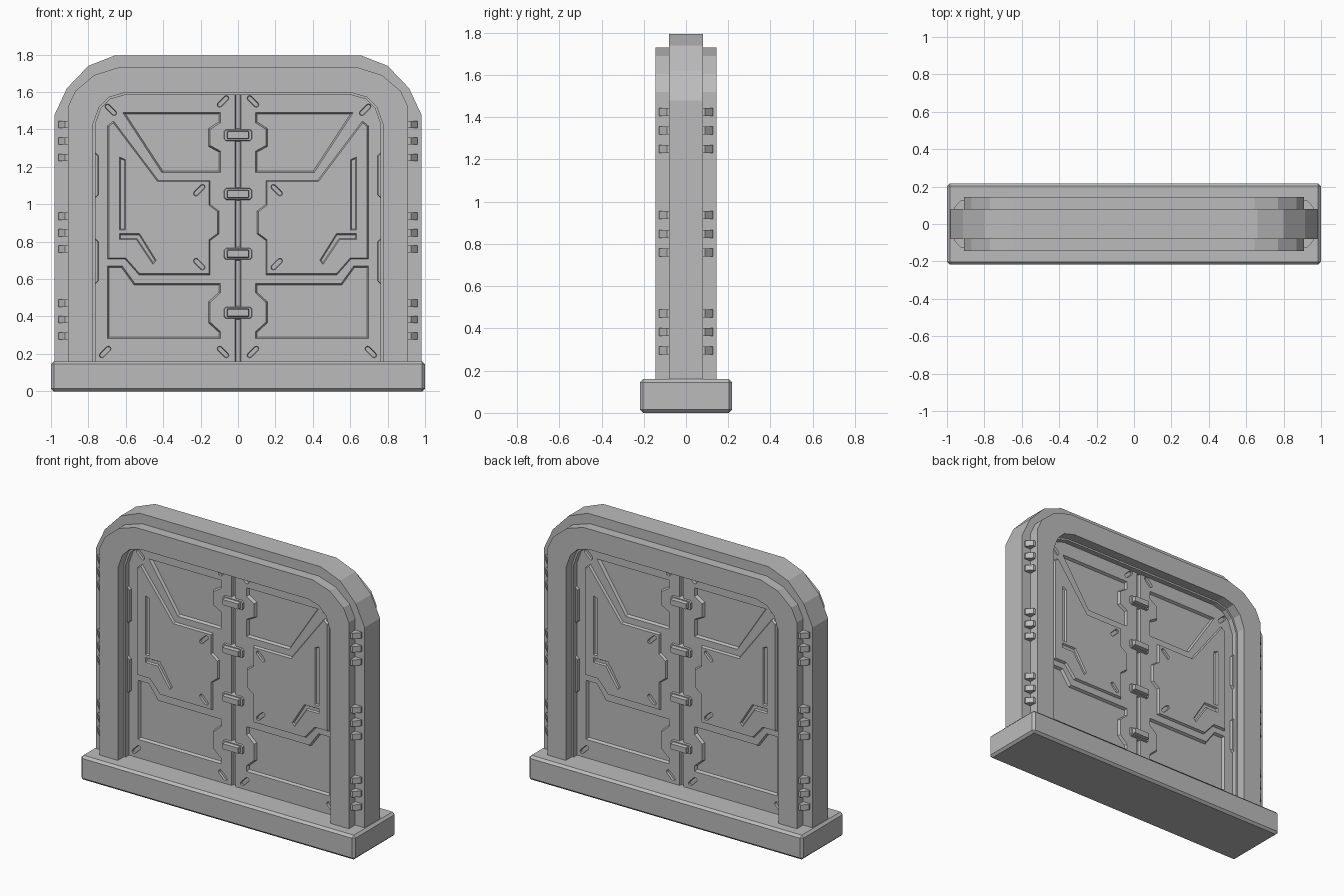
import bpy, bmesh, math
from mathutils import Vector

if "Cube" in bpy.data.objects:
    bpy.data.objects.remove(bpy.data.objects["Cube"], do_unlink=True)

grey = bpy.data.materials.new("plain grey")
grey.use_nodes = True
grey.diffuse_color = (0.5, 0.5, 0.5, 1)
grey.node_tree.nodes["Principled BSDF"].inputs["Base Color"].default_value = (0.5, 0.5, 0.5, 1)

FLOOR = 0.15      # everything stands slightly sunk in the base
DOOR = 0.045      # half thickness of the door leaves
PANEL = 0.06      # half thickness at the raised panels
BOTH = (-1, 1)


def finish(name, bm):
    bmesh.ops.recalc_face_normals(bm, faces=bm.faces)
    mesh = bpy.data.meshes.new(name)
    bm.to_mesh(mesh)
    bm.free()
    mesh.materials.append(grey)
    ob = bpy.data.objects.new(name, mesh)
    bpy.context.collection.objects.link(ob)
    return ob


def offset(pts, d):
    """Shrink a closed outline by d with mitred corners."""
    p = [Vector(q) for q in pts]
    n = len(p)
    area = sum(p[i - 1].x * p[i].y - p[i].x * p[i - 1].y for i in range(n))
    s = 1 if area > 0 else -1
    out = []
    for i in range(n):
        a, b = (p[i] - p[i - 1]).normalized(), (p[(i + 1) % n] - p[i]).normalized()
        na, nb = Vector((-a.y, a.x)) * s, Vector((-b.y, b.x)) * s
        out.append(p[i] + (na + nb) * d / (1 + na.dot(nb)))
    return out


def prism(bm, pts, y0, y1, shrink=0):
    """Extrude an x-z outline from y0 to y1, tapering by shrink."""
    a = [bm.verts.new((x, y0, z)) for x, z in pts]
    b = [bm.verts.new((x, y1, z)) for x, z in (offset(pts, shrink) if shrink else pts)]
    bm.faces.new(a)
    bm.faces.new(b[::-1])
    for i in range(len(a)):
        bm.faces.new((a[i - 1], a[i], b[i], b[i - 1]))


def four(bm, pts, y0, y1, shrink=0):
    """Repeat a prism on both leaves and both sides."""
    for sx in BOTH:
        for sy in BOTH:
            prism(bm, [(x * sx, z) for x, z in pts], y0 * sy, y1 * sy, shrink)


def cut(target, bm):
    tool = finish("cutter", bm)
    tool.hide_render = True
    mod = target.modifiers.new("cut", 'BOOLEAN')
    mod.operation, mod.solver, mod.object = 'DIFFERENCE', 'EXACT', tool
    bpy.context.view_layer.objects.active = target
    bpy.ops.object.modifier_apply(modifier=mod.name)
    bpy.data.objects.remove(tool, do_unlink=True)


def arch(right):
    """Closed outline from the right half of an arch, listed bottom to top."""
    return [(right[0][0], FLOOR)] + right + [(-x, z) for x, z in right[::-1]] + [(-right[0][0], FLOOR)]


def slot(x, z, tilt, length=0.08, width=0.03):
    """Rounded slot outline."""
    r, h, t = width / 2, length / 2 - width / 2, math.radians(tilt)
    pts = []
    for k in range(10):
        a = math.pi * (k % 5) / 4 - math.pi / 2 + (math.pi if k > 4 else 0)
        u, v = (h if k < 5 else -h) + r * math.cos(a), r * math.sin(a)
        pts.append((x + u * math.cos(t) - v * math.sin(t), z + u * math.sin(t) + v * math.cos(t)))
    return pts


def box(x, z, w, h, c):
    """Rectangle outline with clipped corners."""
    return [(x + sx * (w - a), z + sz * (h - b)) for sx, sz, a, b in (
        (1, -1, c, 0), (1, -1, 0, c), (1, 1, 0, c), (1, 1, c, 0),
        (-1, 1, c, 0), (-1, 1, 0, c), (-1, -1, 0, c), (-1, -1, c, 0))]


# Base plinth
bm = bmesh.new()
bmesh.ops.create_cube(bm, size=1)
for v in bm.verts:
    v.co = (v.co.x * 2, v.co.y * 0.435, v.co.z * 0.16 + 0.08)
bmesh.ops.bevel(bm, geom=bm.edges[:], offset=0.015, segments=1, affect='EDGES')
finish("base", bm)

# Arched frame: a wide core and a thicker inner surround
opening = arch([(0.775, 1.43), (0.742, 1.52), (0.69, 1.572), (0.61, 1.595)])
core = arch([(0.98, 1.48), (0.915, 1.62), (0.8, 1.74), (0.66, 1.795)])
surround = arch([(0.91, 1.52), (0.87, 1.605), (0.77, 1.69), (0.645, 1.73)])
inner = offset(opening, 0.012)
inner[0].y = inner[-1].y = FLOOR
for name, outer, hole, y in (("frame_core", core, inner, 0.08),
                             ("frame_surround", surround, opening, 0.145)):
    bm = bmesh.new()
    prism(bm, outer + [tuple(p) for p in hole][::-1], -y, y)
    finish(name, bm)

# Teeth along the outer sides of the frame
bm = bmesh.new()
tooth = [(0.9, 0.07), (0.96, 0.07), (0.96, 0.09), (0.925, 0.127), (0.9, 0.127)]
for sx in BOTH:
    for sy in BOTH:
        for start in (0.295, 0.76, 1.25):
            for k in range(3):
                z = start + 0.088 * k
                lo = [bm.verts.new((x * sx, y * sy, z - 0.019)) for x, y in tooth]
                hi = [bm.verts.new((x * sx, y * sy, z + 0.019)) for x, y in tooth]
                bm.faces.new(lo)
                bm.faces.new(hi[::-1])
                for i in range(5):
                    bm.faces.new((lo[i - 1], lo[i], hi[i], hi[i - 1]))
finish("frame_teeth", bm)

# Door outlines on the left-hand leaf, notched around the latches
upper = [(-0.62, 1.493), (-0.092, 1.493), (-0.092, 1.435), (-0.147, 1.4), (-0.147, 1.315),
         (-0.092, 1.285), (-0.092, 1.168), (-0.408, 1.168)]
middle = [(-0.7, 1.42), (-0.665, 1.448), (-0.425, 1.13), (-0.147, 1.13), (-0.147, 1.0),
          (-0.1, 0.965), (-0.1, 0.84), (-0.147, 0.805), (-0.147, 0.62), (-0.53, 0.62),
          (-0.605, 0.705), (-0.7, 0.705)]
lower = [(-0.7, 0.672), (-0.618, 0.672), (-0.55, 0.578), (-0.092, 0.578), (-0.092, 0.525),
         (-0.147, 0.475), (-0.147, 0.37), (-0.092, 0.32), (-0.092, 0.28), (-0.7, 0.28)]
latches = (0.42, 0.735, 1.055, 1.37)

# Door leaves with sunken panels, centre seam, latch sockets and slots
bm = bmesh.new()
prism(bm, opening, -DOOR, DOOR)
door = finish("door", bm)
bm = bmesh.new()
for outline in (upper, lower):
    four(bm, outline, DOOR + 0.004, DOOR - 0.018, 0.01)
for x, z, tilt in ((-0.08, 1.55, 45), (-0.08, 0.21, -45), (-0.71, 0.21, 45), (-0.68, 1.505, -45)):
    four(bm, slot(x, z, tilt), DOOR + 0.004, DOOR - 0.014, 0.004)
cut(door, bm)
bm = bmesh.new()
for sy in BOTH:
    prism(bm, [(-0.016, 0.1), (0.016, 0.1), (0.016, 1.7), (-0.016, 1.7)],
          sy * (DOOR + 0.004), sy * (DOOR - 0.018), 0.006)
cut(door, bm)

# Raised middle panels with slots and bent grooves
bm = bmesh.new()
four(bm, middle, DOOR - 0.005, PANEL, 0.009)
panels = finish("middle_panels", bm)
bm = bmesh.new()
for z, tilt in ((1.075, 45), (0.68, -45)):
    four(bm, slot(-0.207, z, tilt), PANEL + 0.004, PANEL - 0.012, 0.004)
four(bm, [(-0.635, 0.86), (-0.635, 1.255), (-0.6, 1.24), (-0.6, 0.86)],
     PANEL + 0.003, PANEL - 0.01, 0.008)
four(bm, [(-0.635, 0.81), (-0.635, 0.845), (-0.525, 0.845), (-0.435, 0.7), (-0.455, 0.675), (-0.545, 0.81)],
     PANEL + 0.003, PANEL - 0.01, 0.008)
cut(panels, bm)

# Raised strips beside the jambs
bm = bmesh.new()
for z in (0.695, 1.155):
    four(bm, [(-0.775, z - 0.135), (-0.745, z - 0.105), (-0.745, z + 0.105), (-0.775, z + 0.135)],
         DOOR - 0.005, DOOR + 0.018, 0.004)
finish("jamb_strips", bm)

# Latches bridging the seam, each a clipped plate with a raised bar
bm = bmesh.new()
for z in latches:
    for sy in BOTH:
        prism(bm, box(0, z, 0.08, 0.036, 0.014), sy * (DOOR - 0.02), sy * (DOOR + 0.012), 0.008)
        prism(bm, box(0, z, 0.062, 0.024, 0.006), sy * DOOR, sy * (DOOR + 0.035), 0.006)
finish("latches", bm)
